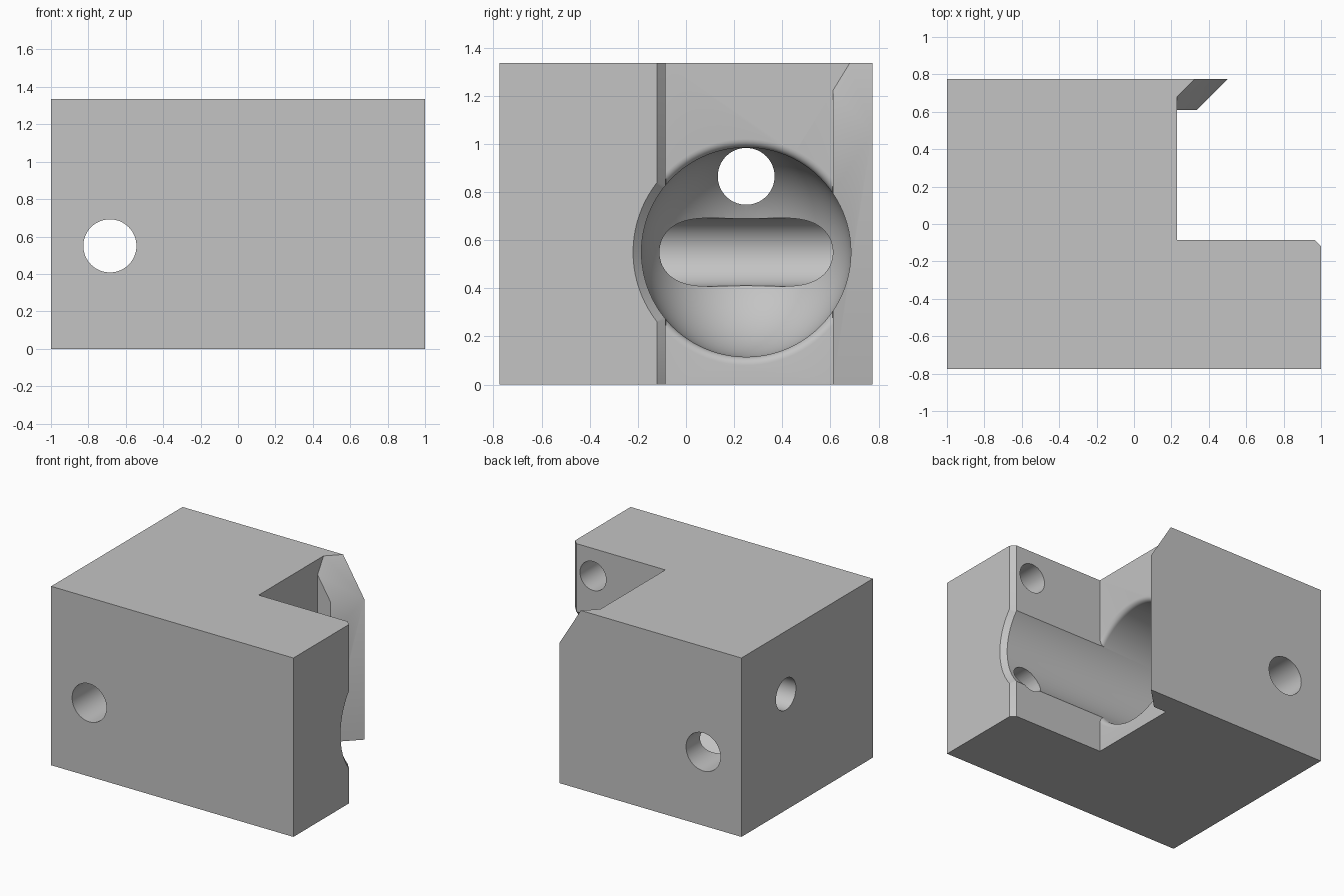
import bpy, bmesh
from math import sin, cos, pi, radians
from mathutils import Matrix, Vector

cube = bpy.data.objects.get("Cube")
if cube:
    bpy.data.objects.remove(cube, do_unlink=True)

grey = bpy.data.materials.new("plain_grey")
grey.use_nodes = True
colour = (0.55, 0.55, 0.55, 1)
grey.diffuse_color = colour
grey.node_tree.nodes["Principled BSDF"].inputs["Base Color"].default_value = colour

HEIGHT = 1.335
BORE_Y, BORE_Z, BORE_R = 0.25, 0.55, 0.435


def finish(bm, name, smooth=False):
    bmesh.ops.recalc_face_normals(bm, faces=bm.faces)
    for face in bm.faces:
        face.smooth = smooth
    mesh = bpy.data.meshes.new(name)
    bm.to_mesh(mesh)
    bm.free()
    mesh.materials.append(grey)
    obj = bpy.data.objects.new(name, mesh)
    bpy.context.collection.objects.link(obj)
    return obj


def prism(name, outline, depth, frame=Matrix()):
    """Flat outline extruded along its local z."""
    bm = bmesh.new()
    face = bm.faces.new([bm.verts.new((a, b, 0)) for a, b in outline])
    top = bmesh.ops.extrude_face_region(bm, geom=[face])["geom"]
    moved = [v for v in top if isinstance(v, bmesh.types.BMVert)]
    bmesh.ops.translate(bm, verts=moved, vec=(0, 0, depth))
    bm.transform(frame)
    return finish(bm, name)


def box(name, x, y, z):
    outline = [(x[0], y[0]), (x[1], y[0]), (x[1], y[1]), (x[0], y[1])]
    return prism(name, outline, z[1] - z[0], Matrix.Translation((0, 0, z[0])))


def revolve(name, profile, centre, axis="X", steps=96):
    """Profile of (along, radius) pairs spun about the x or y axis."""
    bm = bmesh.new()
    verts = [bm.verts.new((a, 0, r)) for a, r in profile]
    edges = [bm.edges.new(pair) for pair in zip(verts, verts[1:])]
    bmesh.ops.spin(bm, geom=verts + edges, cent=(0, 0, 0), axis=(1, 0, 0),
                   angle=2 * pi, steps=steps, use_duplicate=False)
    bmesh.ops.remove_doubles(bm, verts=bm.verts, dist=0.0001)
    if axis == "Y":
        bm.transform(Matrix.Rotation(pi / 2, 4, "Z"))
    bm.transform(Matrix.Translation(centre))
    return finish(bm, name, True)


def combine(target, tool, operation="DIFFERENCE"):
    mod = target.modifiers.new("cut", "BOOLEAN")
    mod.operation, mod.solver, mod.object = operation, "EXACT", tool
    bpy.context.view_layer.objects.active = target
    bpy.ops.object.modifier_apply(modifier=mod.name)
    bpy.data.objects.remove(tool, do_unlink=True)


# Block with a notch, a chamfered arm and an angled lip
block = prism("clamp_block", [
    (-1, -0.775), (1, -0.775), (1, -0.12), (0.965, -0.085), (0.23, -0.085),
    (0.23, 0.61), (0.335, 0.61), (0.5, 0.775), (-1, 0.775)], HEIGHT)

# Sloped cut on the top of the lip, kept clear of the main body
across = Vector((1, -1, 0)).normalized()
along = Vector((-1, -1, 0)).normalized()
frame = Matrix((across, (0, 0, 1), along)).transposed().to_4x4()
slope = prism("slope_cutter", [(-0.338, 1.381), (-0.174, 1.002),
                               (0, 1.002), (0, 1.381)], -1.2, frame)
combine(slope, box("slope_limit", (0.23, 0.9), (0.4, 1), (0.9, 1.5)), "INTERSECT")
combine(block, slope)

# Rounded rim where the bore meets the notch wall
ROUND = 0.035
rim = [(0.195, 0), (0.195, BORE_R)]
rim += [(0.195 + ROUND * sin(t), BORE_R + ROUND * (1 - cos(t)))
        for t in [pi / 12 * i for i in range(1, 7)]]
rim += [(0.3, BORE_R + ROUND), (0.3, 0)]
flare = revolve("rim_cutter", rim, (0, BORE_Y, BORE_Z))
combine(flare, box("rim_limit", (0, 0.6), (-0.084, 0.609), (-0.1, 1.3)), "INTERSECT")
combine(block, flare)

# Round-bottomed bore with a chamfered mouth at the arm end
dome = [(-0.3 - BORE_R * cos(t), BORE_R * sin(t))
        for t in [pi / 2 * i / 20 for i in range(21)]]
bore = dome + [(0.965, BORE_R), (1.035, BORE_R + 0.07), (1.035, 0)]
combine(block, revolve("bore_cutter", bore, (0, BORE_Y, BORE_Z)))


def drill(start, end, radius, centre, axis, tip=0):
    profile = [(start - tip, 0), (start, radius), (end, radius), (end, 0)]
    combine(block, revolve("drill_cutter", profile, centre, axis, 64))


# Cross hole through front and back, and side hole into the bore
drill(-1, 1, 0.142, (-0.685, 0, BORE_Z), "Y")
drill(-1.2, -0.28, 0.118, (0, BORE_Y, 0.865), "X")

# Blind screw holes in the arm
for z in (0.36, 1.13):
    drill(-0.55, 0.1, 0.108, (0.827, 0, z), "Y", 0.06)

block.data.set_sharp_from_angle(angle=radians(30))
